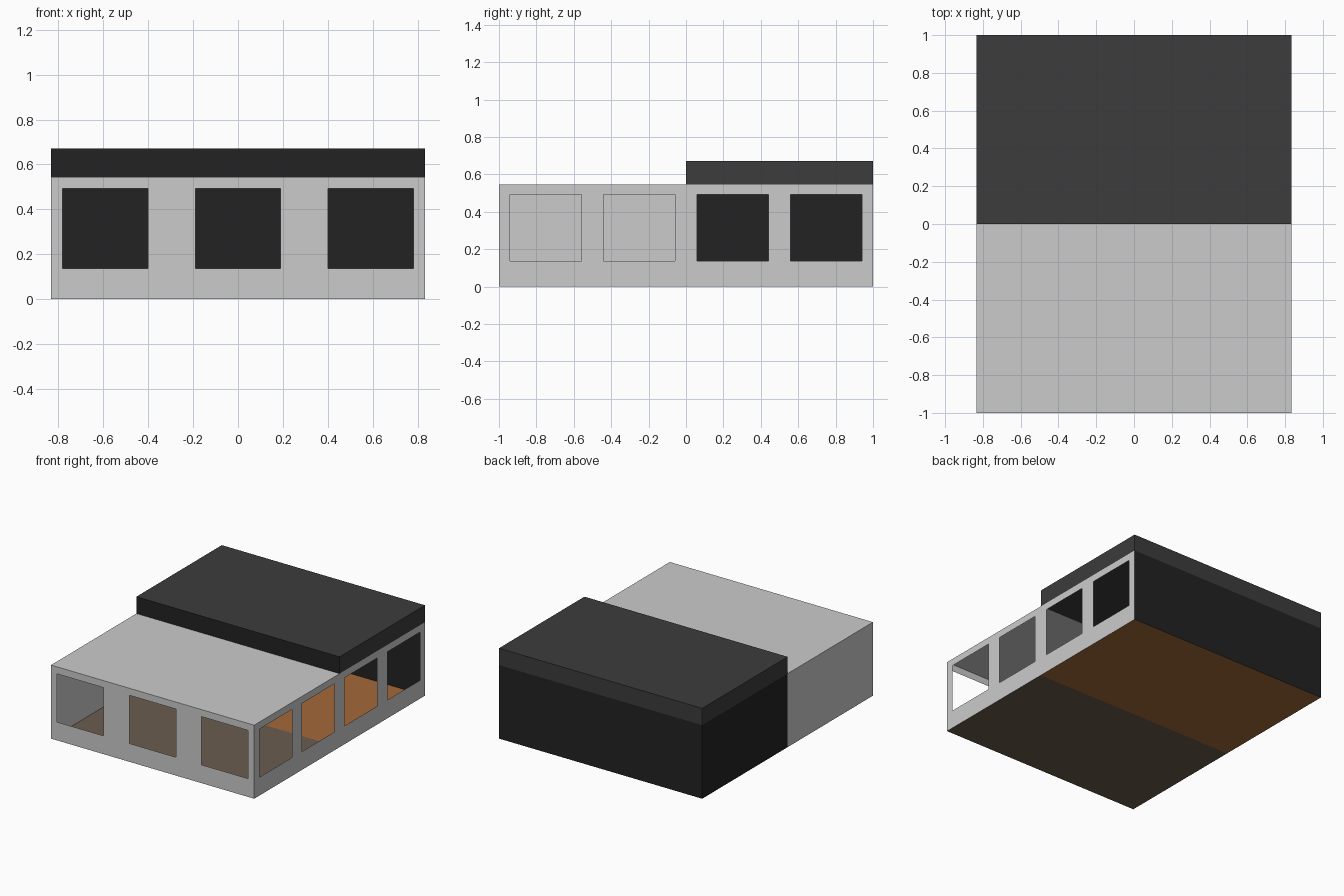
import bpy, bmesh
from mathutils import Vector

if "Cube" in bpy.data.objects:
    bpy.data.objects.remove(bpy.data.objects["Cube"], do_unlink=True)

# Main dimensions: half width, half depth, wall height, roof top
W, D, H, TOP = 0.833, 1.0, 0.545, 0.67
SILL, HEAD, WIN = 0.136, 0.493, 0.38
X, Y, Z = Vector((1, 0, 0)), Vector((0, 1, 0)), Vector((0, 0, 1))


def material(name, color):
    m = bpy.data.materials.new(name)
    m.use_nodes = True
    rgba = (*color, 1)
    m.diffuse_color = rgba
    m.node_tree.nodes["Principled BSDF"].inputs["Base Color"].default_value = rgba
    return m


white = material("pale_grey", (0.6, 0.6, 0.6))
black = material("black", (0.016, 0.016, 0.016))
charcoal = material("charcoal", (0.045, 0.045, 0.045))
wood = material("orange_wood", (0.367, 0.144, 0.042))
taupe = material("grey_brown", (0.147, 0.107, 0.076))


def finish(name, bm, *mats):
    mesh = bpy.data.meshes.new(name)
    bm.to_mesh(mesh)
    bm.free()
    for m in mats:
        mesh.materials.append(m)
    obj = bpy.data.objects.new(name, mesh)
    bpy.context.collection.objects.link(obj)
    return obj


def panel(name, mat, origin, u, v, width, height, windows=()):
    """Thin sheet spanned by u and v, with window openings starting at given u offsets."""
    us = sorted([0, width] + [e for s in windows for e in (s, s + WIN)])
    vs = [0, SILL, HEAD, height] if windows else [0, height]
    bm = bmesh.new()
    grid = [[bm.verts.new(Vector(origin) + u * a + v * b) for b in vs] for a in us]
    for i in range(len(us) - 1):
        for j in range(len(vs) - 1):
            if windows and i % 2 == 1 and j == 1:
                continue  # opening
            bm.faces.new((grid[i][j], grid[i + 1][j],
                          grid[i + 1][j + 1], grid[i][j + 1]))
    return finish(name, bm, mat)


# Walls with window openings
front_starts = [W + c - WIN / 2 for c in (-0.592, 0, 0.592)]
side_starts = [D + c - WIN / 2 for c in (-0.75, -0.25, 0.25, 0.75)]
panel("front_wall", white, (-W, -D, 0), X, Z, 2 * W, H, front_starts)
panel("left_wall", white, (W, -D, 0), Y, Z, 2 * D, H, side_starts)

# Solid walls
panel("right_wall_front", white, (-W, 0, 0), -Y, Z, D, H)
panel("right_wall_back", black, (-W, D, 0), -Y, Z, D, H)
panel("back_wall", black, (W, D, 0), -X, Z, 2 * W, H)

# Floors and the low front roof
panel("front_floor", taupe, (-W, -D, 0), Y, X, D, 2 * W)
panel("back_floor", wood, (-W, 0, 0), Y, X, D, 2 * W)
panel("front_roof", white, (-W, -D, H), X, Y, 2 * W, D)

# Raised back roof with a black front fascia
bm = bmesh.new()
bmesh.ops.create_cube(bm, size=1)
bmesh.ops.scale(bm, vec=(2 * W, D, TOP - H), verts=bm.verts)
bmesh.ops.translate(bm, vec=(0, D / 2, (TOP + H) / 2), verts=bm.verts)
bm.normal_update()
for f in bm.faces:
    f.material_index = 1 if f.normal.y < -0.5 else 0
finish("back_roof", bm, charcoal, black)
